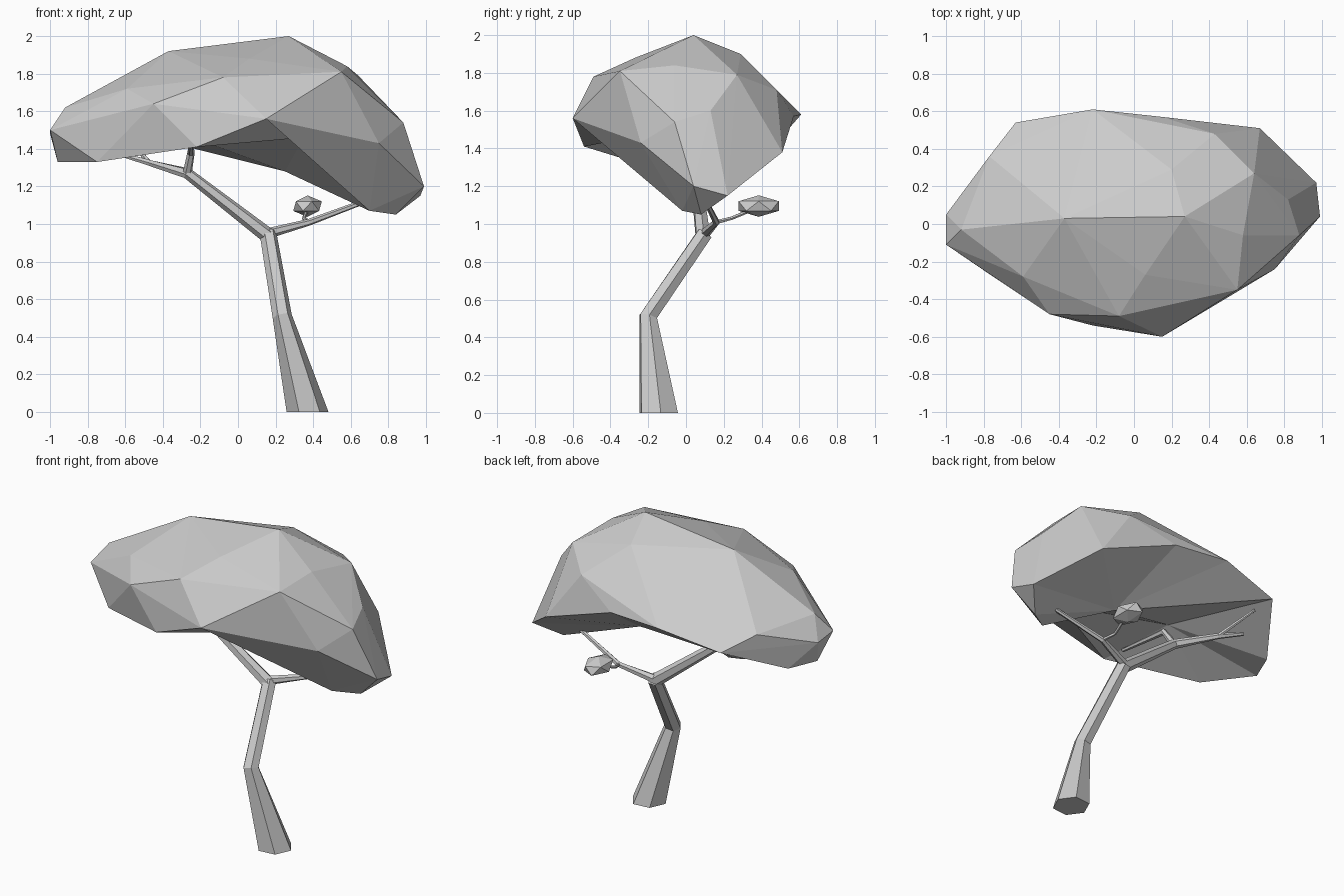
import bpy, bmesh, math
from mathutils import Vector

cube = bpy.data.objects.get("Cube")
if cube:
    bpy.data.objects.remove(cube, do_unlink=True)

grey = bpy.data.materials.new("plain_grey")
grey.use_nodes = True
grey.diffuse_color = (0.6, 0.6, 0.6, 1)
grey.node_tree.nodes["Principled BSDF"].inputs["Base Color"].default_value = (0.6, 0.6, 0.6, 1)


def finish(name, bm):
    bmesh.ops.recalc_face_normals(bm, faces=bm.faces[:])
    mesh = bpy.data.meshes.new(name)
    bm.to_mesh(mesh)
    bm.free()
    mesh.materials.append(grey)
    obj = bpy.data.objects.new(name, mesh)
    bpy.context.collection.objects.link(obj)
    return obj


def limb(name, path, radii, sides=6, level_start=False):
    """Faceted tapering tube through the points of a path."""
    bm = bmesh.new()
    pts = [Vector(p) for p in path]
    rings = []
    for i, (p, r) in enumerate(zip(pts, radii)):
        before, after = pts[max(i - 1, 0)], pts[min(i + 1, len(pts) - 1)]
        direction = (after - before).normalized()
        if level_start and i == 0:
            direction = Vector((0, 0, 1))
        turn = Vector((0, 0, 1)).rotation_difference(direction)
        ring = []
        for k in range(sides):
            a = math.tau * (k + 0.1) / sides
            ring.append(bm.verts.new(p + turn @ Vector((r * math.cos(a), r * math.sin(a), 0))))
        rings.append(ring)
    for low, high in zip(rings, rings[1:]):
        for k in range(sides):
            n = (k + 1) % sides
            bm.faces.new((low[k], low[n], high[n], high[k]))
    bm.faces.new(rings[0])
    bm.faces.new(rings[-1])
    return finish(name, bm)


# Trunk and branches
fork = (0.16, 0.1, 0.95)
elbow = (-0.27, 0.05, 1.27)
knot = (0.38, 0.16, 1.01)
crook = (-0.47, 0.22, 1.325)
limb("trunk", [(0.37, -0.145, 0), (0.235, -0.2, 0.51), fork], [0.112, 0.052, 0.045], level_start=True)
limb("right_branch", [(0.17, 0.09, 0.93), elbow, crook, (-0.62, 0.28, 1.37)],
     [0.042, 0.03, 0.018, 0.012])
limb("right_twig", [crook, (-0.6, 0.41, 1.47)], [0.014, 0.009])
limb("upper_twig", [elbow, (-0.25, -0.02, 1.38), (-0.25, -0.4, 1.42)], [0.024, 0.02, 0.012])
limb("left_branch", [fork, knot, (0.7, 0.1, 1.13)], [0.028, 0.018, 0.013])
limb("left_twig", [knot, (0.35, 0.24, 1.03), (0.37, 0.36, 1.08)], [0.012, 0.01, 0.01])

# Canopy shell: faceted dome with its flat underside cut away
rim = [(-0.96, 0, 1.33), (-0.75, -0.28, 1.33), (-0.22, -0.54, 1.41), (0.15, -0.6, 1.56),
       (0.75, -0.24, 1.43), (0.7, -0.02, 1.07), (0.84, 0.08, 1.05), (0.97, 0.22, 1.15),
       (0.67, 0.51, 1.38), (0.15, 0.57, 1.57), (-0.22, 0.61, 1.58), (-0.63, 0.54, 1.5),
       (-0.88, 0.19, 1.33)]
crown = [(-1, 0.05, 1.48), (-1, -0.11, 1.5), (-0.92, -0.03, 1.62), (-0.37, 0.03, 1.92),
         (0.27, 0.04, 2), (0.06, -0.27, 1.88), (-0.59, -0.28, 1.72), (-0.45, -0.48, 1.64),
         (-0.08, -0.49, 1.78), (0.55, -0.35, 1.81), (0.58, -0.06, 1.84), (0.88, -0.06, 1.54),
         (0.99, 0.04, 1.2), (0.64, 0.27, 1.79), (0.43, 0.48, 1.71), (0.82, 0.13, 1.6),
         (0.2, 0.29, 1.9), (-0.77, 0.36, 1.59)]
bm = bmesh.new()
rim_verts = {bm.verts.new(p) for p in rim}
for p in crown:
    bm.verts.new(p)
hull = bmesh.ops.convex_hull(bm, input=bm.verts[:])
spare = {v for v in hull["geom_interior"] if isinstance(v, bmesh.types.BMVert)}
bmesh.ops.delete(bm, geom=list(spare), context='VERTS')
rim_verts -= spare
bm.normal_update()
under = [f for f in bm.faces if all(v in rim_verts for v in f.verts)
         and (f.normal.z < -0.55 or f.normal.y > 0.3)]
bmesh.ops.delete(bm, geom=under, context='FACES')

# Canopy underside: a low ridge at the back, hollows at the front and right
ridge = bm.verts.new((0.25, 0.12, 1.28))
front_hollow = bm.verts.new((0.35, -0.28, 1.46))
right_hollow = bm.verts.new((-0.35, -0.1, 1.5))
touching = {}
for e in [e for e in bm.edges if e.is_boundary]:
    mid = (e.verts[0].co + e.verts[1].co) / 2
    if mid.x < -0.4 and mid.y < 0.5:
        peak = right_hollow
    else:
        peak = front_hollow if mid.y < 0 else ridge
    bm.faces.new((e.verts[0], e.verts[1], peak))
    for v in e.verts:
        touching.setdefault(v, set()).add(peak)
for v, peaks in touching.items():
    if len(peaks) == 2:
        bm.faces.new((v, *peaks))
bm.faces.new((ridge, front_hollow, right_hollow))
finish("canopy", bm)

# Small leaf clump on the twig
bm = bmesh.new()
bmesh.ops.create_icosphere(bm, subdivisions=1, radius=1)
for v in bm.verts:
    v.co = Vector((0.37 + 0.085 * v.co.x, 0.385 + 0.125 * v.co.y, 1.095 + 0.057 * v.co.z))
finish("leaf_clump", bm)
